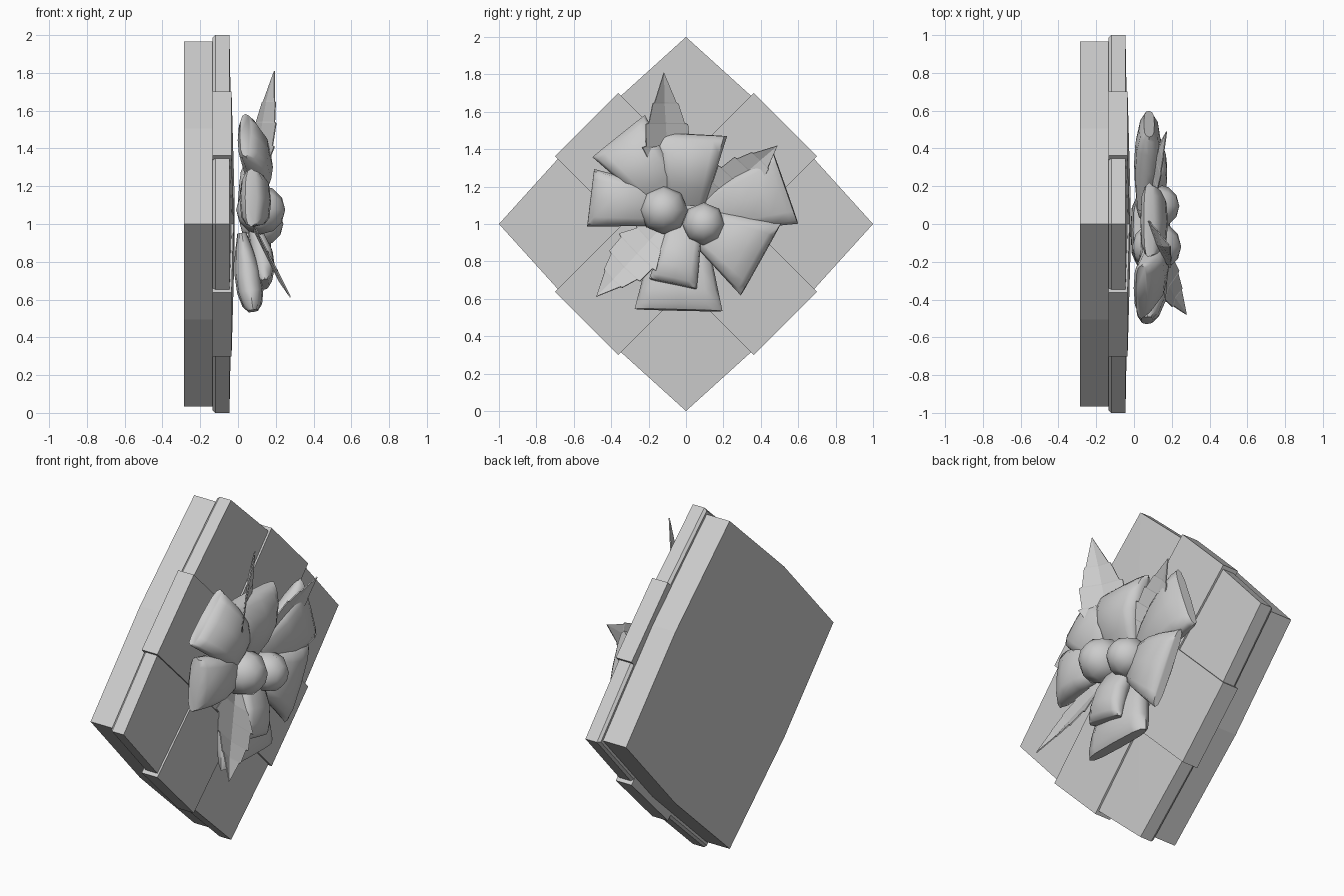
import bpy, bmesh, math
from mathutils import Vector

old = bpy.data.objects.get("Cube")
if old:
    bpy.data.objects.remove(old, do_unlink=True)

grey = bpy.data.materials.new("plain grey")
grey.use_nodes = True
grey.diffuse_color = (0.6, 0.6, 0.6, 1)
grey.node_tree.nodes["Principled BSDF"].inputs["Base Color"].default_value = (0.6, 0.6, 0.6, 1)


def finish(name, bm, smooth=None):
    bmesh.ops.recalc_face_normals(bm, faces=bm.faces)
    mesh = bpy.data.meshes.new(name)
    bm.to_mesh(mesh)
    bm.free()
    mesh.materials.append(grey)
    ob = bpy.data.objects.new(name, mesh)
    bpy.context.collection.objects.link(ob)
    if smooth:
        bpy.ops.object.select_all(action='DESELECT')
        ob.select_set(True)
        bpy.context.view_layer.objects.active = ob
        bpy.ops.object.shade_smooth_by_angle(angle=math.radians(smooth))
    return ob


def loft(bm, rings):
    """Bridge closed rings of points and cap both ends."""
    vs = [[bm.verts.new(p) for p in ring] for ring in rings]
    n = len(vs[0])
    for a, b in zip(vs, vs[1:]):
        for i in range(n):
            j = (i + 1) % n
            bm.faces.new((a[i], a[j], b[j], b[i]))
    bm.faces.new(vs[0])
    bm.faces.new(vs[-1])
    return vs


# Box body and lid: diamond slabs with slightly bulging sides
def diamond(x, corner, middle):
    ring = []
    for i in range(8):
        a = i * math.pi / 4
        r = corner if i % 2 == 0 else middle * math.sqrt(2)
        ring.append((x, r * math.cos(a), 1 + r * math.sin(a)))
    return ring


def slab(name, layers, crown=0.0):
    bm = bmesh.new()
    vs = loft(bm, [diamond(*layer) for layer in layers])
    front = next(f for f in bm.faces if set(f.verts) == set(vs[-1]))
    mid = bmesh.ops.poke(bm, faces=[front])["verts"][0]
    mid.co.x += crown
    finish(name, bm)


slab("box_body", [(-0.285, 0.965, 0.505), (-0.12, 0.965, 0.505)])
slab("box_lid", [(-0.135, 0.985, 0.515), (-0.12, 1.0, 0.525), (-0.045, 1.0, 0.525)], 0.018)

# Two crossing ribbon bands wrapped over the lid
for name, turn in (("ribbon_band_a", 45), ("ribbon_band_b", 135)):
    along = Vector((0, math.cos(math.radians(turn)), math.sin(math.radians(turn))))
    across = Vector((0, -along.z, along.y)) * 0.24
    rings = []
    for s, top in ((-0.752, -0.034), (0, -0.019), (0.752, -0.034)):
        c = Vector((0, 0, 1)) + along * s
        rings.append([c + across * k + Vector((x, 0, 0))
                      for k, x in ((-1, -0.136), (1, -0.136), (1, top), (-1, top))])
    bm = bmesh.new()
    loft(bm, rings)
    finish(name, bm)


# Bow loops: puffy wedges that widen outward and arch toward the front
def bow_loop(name, start, end, w0, w1, arch, thick):
    start, end = Vector(start), Vector(end)
    axis = (end - start).normalized()
    side = axis.cross(Vector((1, 0, 0))).normalized()
    up = side.cross(axis).normalized()
    rings = []
    for t, puff in ((0, 0.35), (0.25, 0.75), (0.5, 1), (0.75, 1), (0.93, 0.75), (1, 0.4)):
        c = start.lerp(end, t) + up * arch * math.sin(math.pi * t)
        w = (w0 + (w1 - w0) * t) / 2
        ring = []
        for i in range(12):
            a = i * math.pi / 6
            u, v = math.cos(a), math.sin(a)
            ring.append(c + side * w * math.copysign(abs(u) ** 0.6, u)
                        + up * thick / 2 * puff * math.copysign(abs(v) ** 0.8, v))
        rings.append(ring)
    bm = bmesh.new()
    loft(bm, rings)
    finish(name, bm, 50)


bow_loop("bow_loop_top", (0.06, 0, 1.1), (0.08, 0.02, 1.48), 0.2, 0.4, 0.04, 0.14)
bow_loop("bow_loop_upper_right", (0.06, -0.08, 1.12), (0.04, -0.36, 1.47), 0.2, 0.36, 0.06, 0.15)
bow_loop("bow_loop_right", (0.06, -0.1, 1.09), (0.07, -0.51, 1.14), 0.2, 0.31, 0.03, 0.16)
bow_loop("bow_loop_bottom", (0.02, -0.03, 0.95), (0.08, -0.04, 0.54), 0.28, 0.47, 0.0, 0.14)
bow_loop("bow_loop_lower_inner", (0.07, 0.0, 1.0), (0.14, -0.07, 0.68), 0.18, 0.26, 0.02, 0.12)
bow_loop("bow_loop_lower_left", (0.06, 0.06, 1.0), (0.1, 0.4, 0.81), 0.18, 0.44, 0.03, 0.13)
bow_loop("bow_loop_left", (0.04, 0.1, 1.05), (0.08, 0.53, 1.2), 0.2, 0.42, 0.01, 0.14)


# Serrated leaves: thin blades with toothed edges and a slight central fold
def leaf(name, base, tip, side, half):
    base, tip, side = Vector(base), Vector(tip), Vector(side).normalized() * half
    fold = side.cross(tip - base).normalized() * 0.015
    outline = [(0, 0.15)]
    for t, w in ((0.25, 0.75), (0.42, 1), (0.6, 0.82), (0.76, 0.5)):
        outline += [(t, w), (t + 0.01, w * 0.85)]
    bm = bmesh.new()
    rows = []
    for t, w in outline:
        c = base.lerp(tip, t)
        rows.append([bm.verts.new(p) for p in (c - side * w, c + fold, c + side * w)])
    for a, b in zip(rows, rows[1:]):
        for i in (0, 1):
            bm.faces.new((a[i], a[i + 1], b[i + 1], b[i]))
    point = bm.verts.new(tip)
    for i in (0, 1):
        bm.faces.new((rows[-1][i], rows[-1][i + 1], point))
    ob = finish(name, bm)
    solid = ob.modifiers.new("thickness", 'SOLIDIFY')
    solid.thickness = 0.006


leaf("leaf_top", (0.07, -0.08, 1.12), (0.19, -0.12, 1.81), (0.45, -0.89, 0), 0.155)
leaf("leaf_lower_right", (0.07, -0.1, 1.02), (0.275, -0.48, 0.61), (0.36, 0.7, -0.7), 0.15)
leaf("leaf_left", (0.07, 0.1, 1.08), (0.17, 0.49, 1.42), (0.1, -0.7, 0.7), 0.13)

# Round berries at the middle of the bow
for name, pos, r in (("berry_large", (0.12, -0.12, 1.075), 0.13),
                     ("berry_small", (0.125, 0.095, 1.0), 0.115)):
    bm = bmesh.new()
    bmesh.ops.create_uvsphere(bm, u_segments=8, v_segments=6, radius=r)
    bmesh.ops.rotate(bm, verts=bm.verts, cent=(0, 0, 0),
                     matrix=Vector((0, 0, 1)).rotation_difference(Vector((1, 0, 0))).to_matrix())
    bmesh.ops.translate(bm, verts=bm.verts, vec=pos)
    finish(name, bm, 60)
